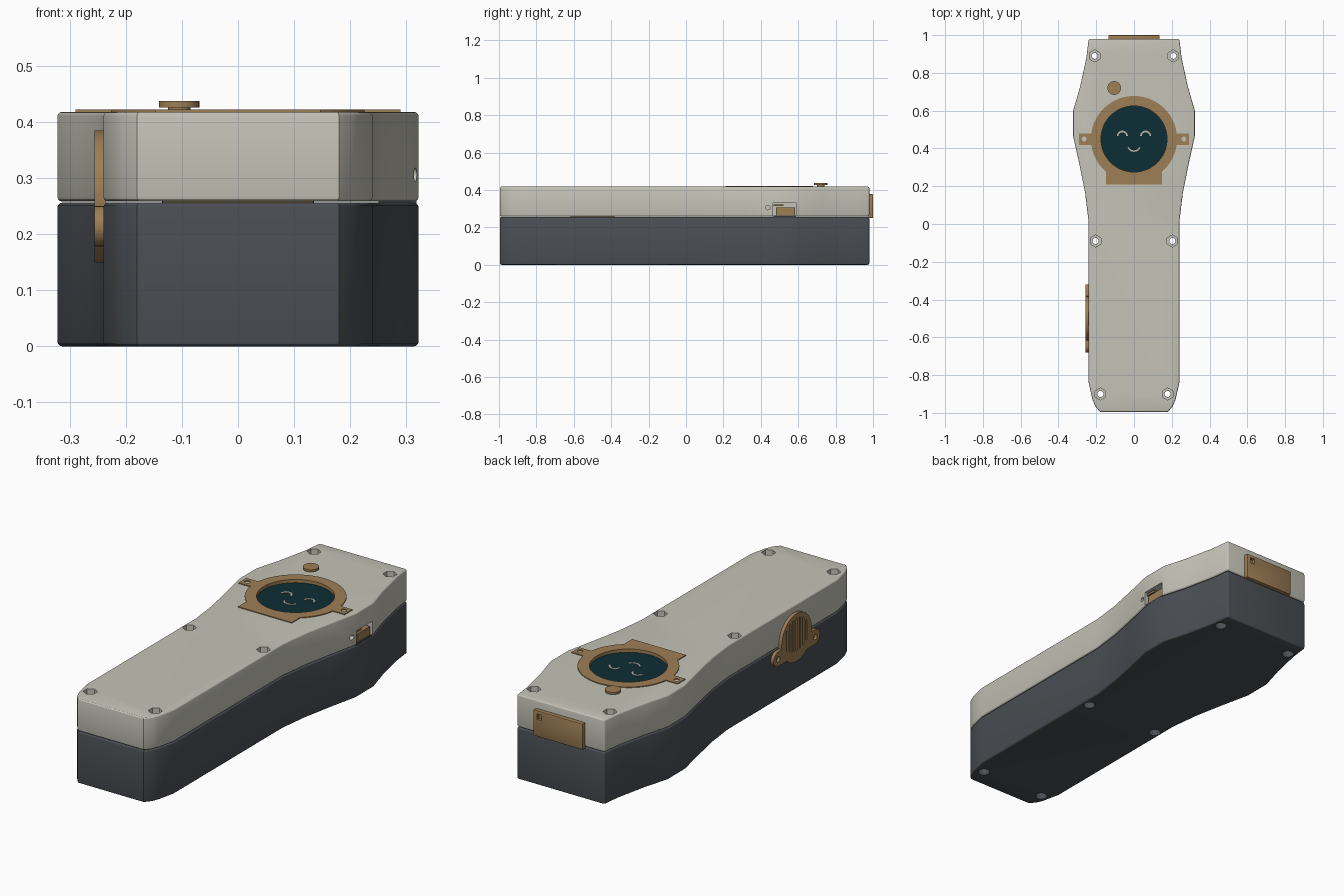
import bpy, bmesh, math
from mathutils import Matrix, Vector

cube = bpy.data.objects.get("Cube")
if cube:
    bpy.data.objects.remove(cube, do_unlink=True)


def material(name, rgb):
    m = bpy.data.materials.new(name)
    m.use_nodes = True
    m.diffuse_color = (*rgb, 1)
    m.node_tree.nodes["Principled BSDF"].inputs["Base Color"].default_value = (*rgb, 1)
    return m


SHELL = material("warm light grey", (0.56, 0.55, 0.48))
BASE = material("dark slate", (0.07, 0.078, 0.088))
BROWN = material("tan brown", (0.34, 0.21, 0.09))
SCREEN = material("deep teal", (0.004, 0.027, 0.037))
FACE = material("pale grey", (0.48, 0.46, 0.40))

# Frames for parts on the sides: local z points out of the wall
LEFT_WALL = Matrix(((0, 0, 1, 0), (1, 0, 0, 0), (0, 1, 0, 0), (0, 0, 0, 1)))
RIGHT_WALL = Matrix(((0, 0, -1, 0), (-1, 0, 0, 0), (0, 1, 0, 0), (0, 0, 0, 1)))
BACK_WALL = Matrix(((-1, 0, 0, 0), (0, 0, 1, 0), (0, 1, 0, 0), (0, 0, 0, 1)))


def prism(name, points, z0, z1, mat=None, frame=None):
    """Extrude a flat outline from z0 to z1, then place it in a frame."""
    bm = bmesh.new()
    face = bm.faces.new([bm.verts.new((x, y, z0)) for x, y in points])
    new = bmesh.ops.extrude_face_region(bm, geom=[face])["geom"]
    bmesh.ops.translate(bm, vec=(0, 0, z1 - z0),
                        verts=[v for v in new if isinstance(v, bmesh.types.BMVert)])
    bmesh.ops.transform(bm, matrix=frame or Matrix(), verts=bm.verts)
    bmesh.ops.recalc_face_normals(bm, faces=bm.faces)
    mesh = bpy.data.meshes.new(name)
    bm.to_mesh(mesh)
    bm.free()
    if mat:
        mesh.materials.append(mat)
    obj = bpy.data.objects.new(name, mesh)
    bpy.context.collection.objects.link(obj)
    return obj


def circle(x, y, r, n=32, start=0.0):
    return [(x + r * math.cos(start + math.tau * i / n),
             y + r * math.sin(start + math.tau * i / n)) for i in range(n)]


def rect(x0, x1, y0, y1):
    return [(x0, y0), (x1, y0), (x1, y1), (x0, y1)]


def arc_band(x, y, r, width, a0, a1, n=14):
    angles = [math.radians(a0 + (a1 - a0) * i / n) for i in range(n + 1)]
    ring = lambda rad, seq: [(x + rad * math.cos(a), y + rad * math.sin(a)) for a in seq]
    return ring(r + width / 2, angles) + ring(r - width / 2, angles[::-1])


def bake(obj):
    """Apply the modifiers of an object."""
    graph = bpy.context.evaluated_depsgraph_get()
    mesh = bpy.data.meshes.new_from_object(obj.evaluated_get(graph))
    obj.modifiers.clear()
    obj.data = mesh


def combine(obj, others, operation):
    for other in others:
        mod = obj.modifiers.new("combine", "BOOLEAN")
        mod.operation, mod.solver, mod.object = operation, "EXACT", other
    bake(obj)
    for other in others:
        bpy.data.objects.remove(other, do_unlink=True)


def soften(obj, width, segments=3):
    mod = obj.modifiers.new("soften", "BEVEL")
    mod.width, mod.segments = width, segments
    mod.limit_method, mod.angle_limit = "ANGLE", math.radians(60)
    bake(obj)


# Body outline, mirrored from its left half
half = [(0.18, -0.995), (0.205, -0.965), (0.22, -0.93), (0.24, -0.84), (0.24, 0.01),
        (0.258, 0.16), (0.29, 0.32), (0.322, 0.465), (0.322, 0.6), (0.286, 0.725),
        (0.252, 0.88), (0.24, 0.98)]
outline = half + [(-x, y) for x, y in reversed(half)]
lower_case = prism("lower_case", outline, 0, 0.256, BASE)
upper_case = prism("upper_case", outline, 0.258, 0.418, SHELL)
soften(lower_case, 0.009)
soften(upper_case, 0.009)

# Screw holes: hexagon pockets above, round pockets below, a shaft between
screws = [(s * x, y) for x, y in ((0.208, 0.89), (0.203, -0.09), (0.178, -0.9))
          for s in (-1, 1)]
top_cuts, bottom_cuts = [], []
for x, y in screws:
    top_cuts += [prism("cutter", circle(x, y, 0.032, 6, math.pi / 6), 0.37, 0.5),
                 prism("cutter", circle(x, y, 0.016, 20), 0.2, 0.45)]
    bottom_cuts += [prism("cutter", circle(x, y, 0.028, 24), -0.1, 0.05),
                    prism("cutter", circle(x, y, 0.016, 20), -0.05, 0.3)]

# Screen well, charging port opening and pinhole
CY = 0.45
top_cuts += [prism("cutter", circle(0, CY, 0.2, 64), 0.39, 0.5),
             prism("cutter", rect(0.465, 0.59, 0.2, 0.33), 0.25, 0.4, frame=LEFT_WALL),
             prism("cutter", circle(0.438, 0.306, 0.012, 16), 0.26, 0.4, frame=LEFT_WALL)]
combine(upper_case, top_cuts, "DIFFERENCE")
combine(lower_case, bottom_cuts, "DIFFERENCE")

# Screen bezel: ring with a foot and two screw tabs
bezel = prism("screen_bezel", circle(0, CY, 0.228, 72), 0.395, 0.422, BROWN)
combine(bezel, [prism("foot", rect(-0.147, 0.147, 0.21, CY), 0.395, 0.422, BROWN),
                prism("tabs", rect(-0.29, 0.29, 0.418, 0.48), 0.395, 0.422, BROWN)], "UNION")
bezel_cuts = [prism("cutter", circle(0, CY, 0.175, 64), 0.3, 0.5)]
bezel_cuts += [prism("cutter", circle(s * 0.264, CY, 0.013, 16), 0.405, 0.5) for s in (-1, 1)]
combine(bezel, bezel_cuts, "DIFFERENCE")

# Screen with a smiling face
screen = prism("screen", circle(0, CY, 0.18, 64), 0.392, 0.406, SCREEN)
for side, s in (("left", 1), ("right", -1)):
    prism(side + "_eye", arc_band(s * 0.062, 0.465, 0.025, 0.009, 0, 180), 0.405, 0.408, FACE)
prism("mouth", arc_band(0, 0.42, 0.034, 0.008, 205, 335), 0.405, 0.408, FACE)

# Push button
button_stem = prism("button_stem", circle(-0.105, 0.72, 0.02), 0.41, 0.428, BROWN)
button_cap = prism("button_cap", circle(-0.105, 0.72, 0.036, 40), 0.426, 0.437, BROWN)

# Charging port
prism("port_socket", rect(0.482, 0.583, 0.262, 0.305), 0.25, 0.314, BROWN, LEFT_WALL)
prism("port_board", rect(0.467, 0.52, 0.313, 0.323), 0.25, 0.312, BROWN, LEFT_WALL)
prism("port_sill", rect(0.467, 0.588, 0.252, 0.263), 0.25, 0.318, BASE, LEFT_WALL)

# Speaker grille on the right wall: disc, two ears, upright slots
GY, GZ, EZ = 0.5, 0.267, 0.214
grille = prism("speaker_grille", circle(GY, GZ, 0.118, 56), 0.236, 0.256, BROWN, RIGHT_WALL)
ears = [prism("ear", circle(GY + s * 0.145, EZ, 0.036, 28), 0.236, 0.256, BROWN, RIGHT_WALL)
        for s in (-1, 1)]
ears.append(prism("bar", rect(GY - 0.145, GY + 0.145, EZ - 0.036, EZ + 0.036),
                  0.236, 0.256, BROWN, RIGHT_WALL))
combine(grille, ears, "UNION")
slots = []
for i in range(-3, 4):
    y = GY + i * 0.025
    reach = math.sqrt(0.095 ** 2 - (i * 0.025) ** 2)
    slots.append(prism("cutter", rect(y - 0.005, y + 0.005, GZ - reach * 0.7, GZ + reach),
                       0.243, 0.3, frame=RIGHT_WALL))
slots += [prism("cutter", circle(GY + s * 0.145, EZ, 0.014, 16), 0.243, 0.3, frame=RIGHT_WALL)
          for s in (-1, 1)]
combine(grille, slots, "DIFFERENCE")

# Back cover plate with a small window
back_plate = prism("back_plate", rect(-0.135, 0.135, 0.25, 0.378), 0.975, 1.0, BROWN, BACK_WALL)
soften(back_plate, 0.004, 2)
combine(back_plate, [prism("cutter", rect(-0.115, -0.09, 0.335, 0.362), 0.985, 1.1,
                           frame=BACK_WALL)], "DIFFERENCE")

# Smooth shading on rounded parts, sharp edges kept
bpy.ops.object.select_all(action="DESELECT")
for obj in (lower_case, upper_case, bezel, screen, button_stem, button_cap, grille, back_plate):
    obj.select_set(True)
    bpy.context.view_layer.objects.active = obj
bpy.ops.object.shade_smooth_by_angle(angle=math.radians(25))
